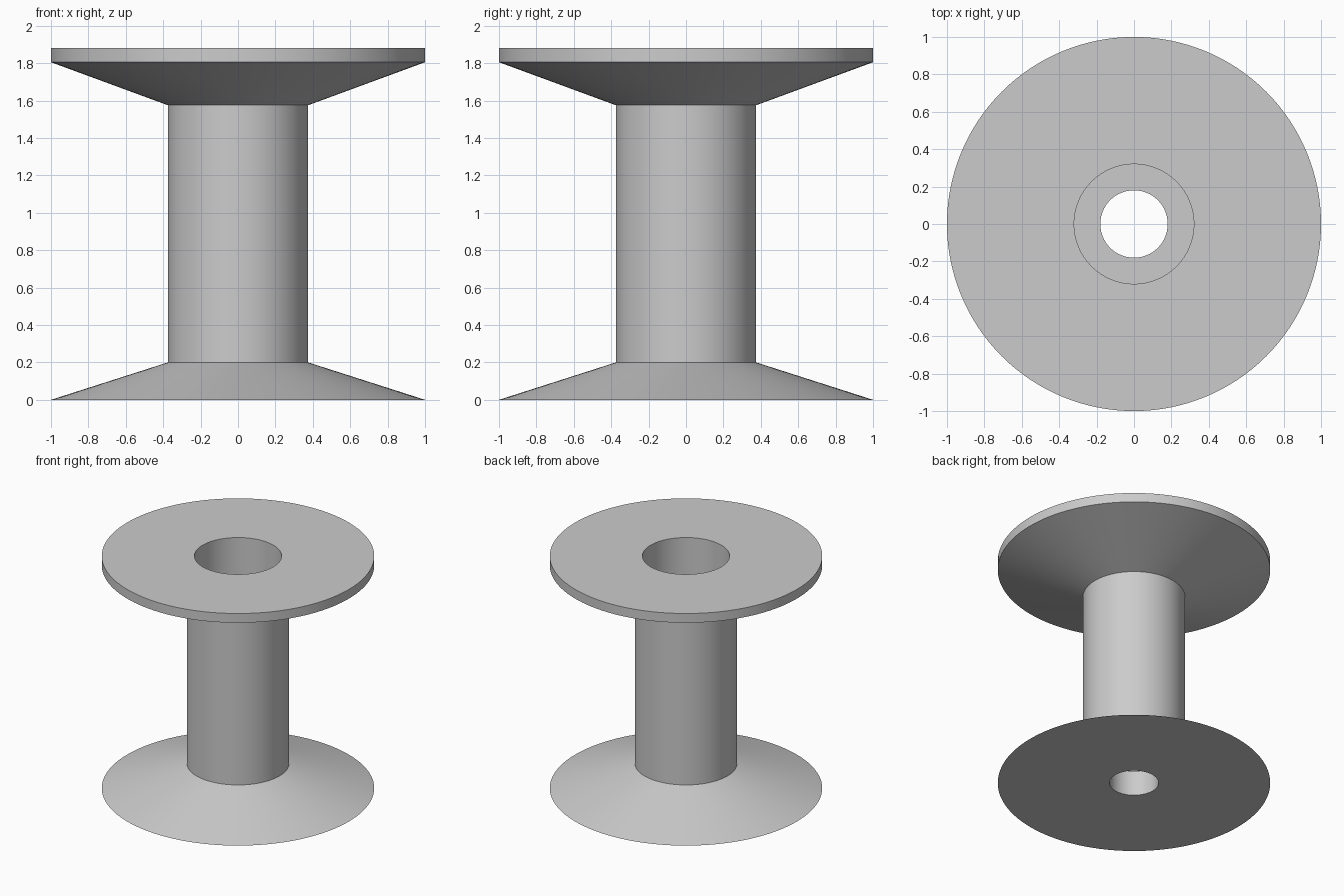
import bpy
import bmesh
import math

cube = bpy.data.objects.get("Cube")
if cube:
    bpy.data.objects.remove(cube, do_unlink=True)

SEGMENTS = 128

# Single flat grey
grey = bpy.data.materials.new("light_grey")
grey.use_nodes = True
colour = (0.6, 0.6, 0.6, 1.0)
grey.diffuse_color = colour
grey.node_tree.nodes["Principled BSDF"].inputs["Base Color"].default_value = colour


def lathe(name, profile, material):
    """Revolve a closed (radius, height) profile around z."""
    bm = bmesh.new()
    verts = [bm.verts.new((r, 0, z)) for r, z in profile]
    edges = [bm.edges.new((v, verts[(i + 1) % len(verts)])) for i, v in enumerate(verts)]
    bmesh.ops.spin(bm, geom=verts + edges, cent=(0, 0, 0), axis=(0, 0, 1),
                   angle=math.tau, steps=SEGMENTS, use_merge=True)
    bmesh.ops.remove_doubles(bm, verts=bm.verts, dist=1e-5)
    bmesh.ops.recalc_face_normals(bm, faces=bm.faces)
    mesh = bpy.data.meshes.new(name)
    bm.to_mesh(mesh)
    bm.free()
    mesh.materials.append(material)
    obj = bpy.data.objects.new(name, mesh)
    bpy.context.collection.objects.link(obj)
    bpy.ops.object.select_all(action='DESELECT')
    obj.select_set(True)
    bpy.context.view_layer.objects.active = obj
    bpy.ops.object.shade_smooth_by_angle(angle=math.radians(15))
    return obj


# Spool: flared base, straight core, flared top with a rim, stepped bore
lathe("spool", [
    (0.18, 0.0), (1.0, 0.0),        # underside
    (0.375, 0.20), (0.375, 1.575),  # base flare and core
    (1.0, 1.805), (1.0, 1.88),      # top flare and rim
    (0.32, 1.88), (0.32, 0.20),     # top face and wide bore
    (0.18, 0.20),                   # ledge above the narrow bore
], grey)
